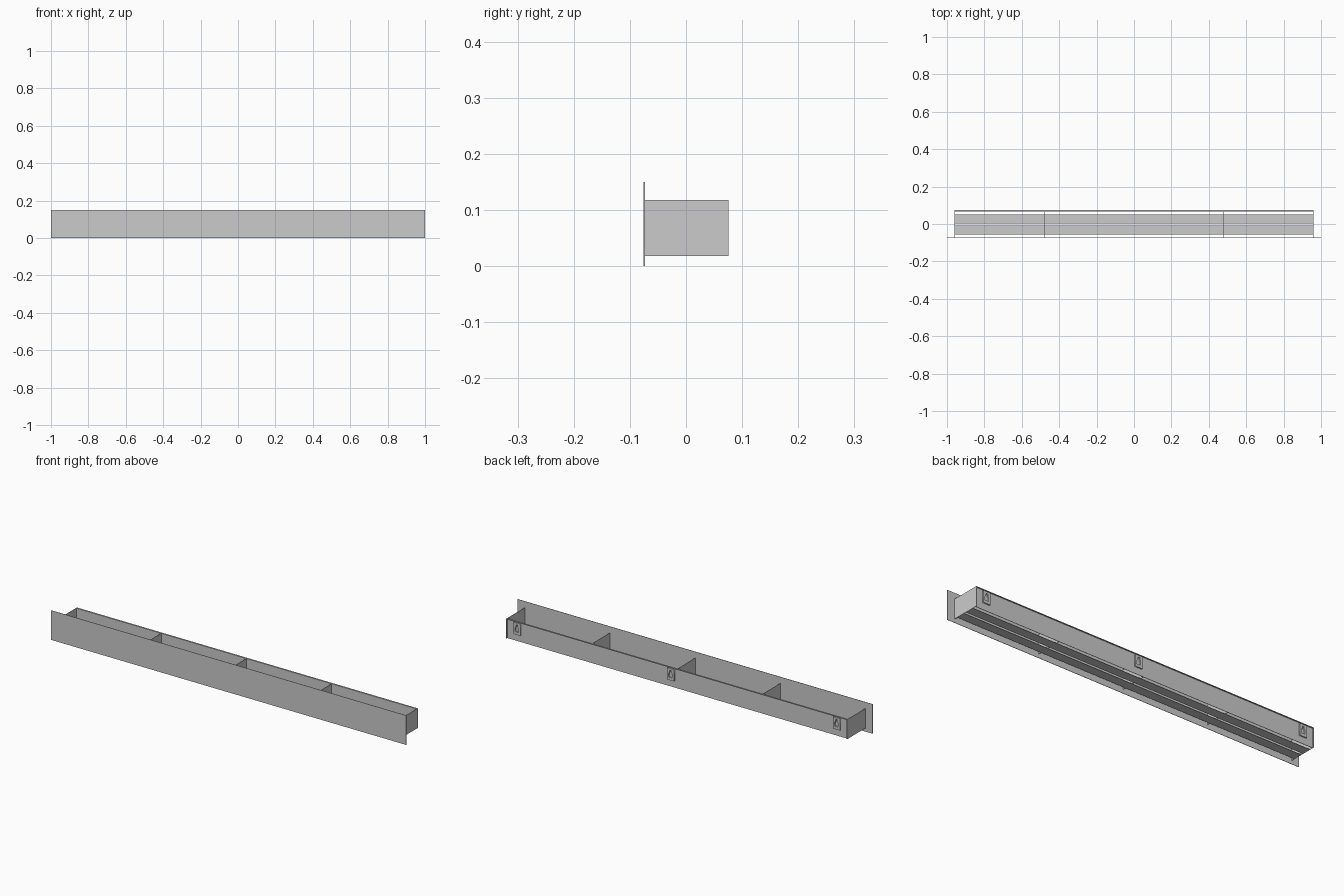
import bpy, bmesh

if "Cube" in bpy.data.objects:
    bpy.data.objects.remove(bpy.data.objects["Cube"])

T = 0.002               # sheet thickness
Z0, Z1 = 0.018, 0.118   # tray bottom and top
HALF = 0.96             # tray half length
FRONT, BACK, WALL = -0.0735, 0.0755, 0.067


def box(name, x0, x1, y0, y1, z0, z1):
    """Axis-aligned box given by its limits."""
    bm = bmesh.new()
    bmesh.ops.create_cube(bm, size=1)
    lo, hi = (x0, y0, z0), (x1, y1, z1)
    for v in bm.verts:
        v.co = [hi[i] if v.co[i] > 0 else lo[i] for i in range(3)]
    mesh = bpy.data.meshes.new(name)
    bm.to_mesh(mesh)
    bm.free()
    ob = bpy.data.objects.new(name, mesh)
    bpy.context.collection.objects.link(ob)
    return ob


def hanger(name, x, zc):
    """Hanging plate with a slot: curve outline with an inner hole, extruded."""
    curve = bpy.data.curves.new(name, 'CURVE')
    curve.dimensions = '2D'
    curve.fill_mode = 'BOTH'
    depth = BACK - WALL - T
    curve.extrude = depth / 2
    outer = [(-.02, -.03), (.02, -.03), (.02, .03), (-.02, .03)]
    slot = [(-.010, -.016), (.010, -.016), (.010, .004), (.005, .008),
            (.005, .020), (-.005, .020), (-.005, .008), (-.010, .004)]
    for pts in (outer, slot):
        s = curve.splines.new('POLY')
        s.points.add(len(pts) - 1)
        for p, (a, b) in zip(s.points, pts):
            p.co = (a, b, 0, 1)
        s.use_cyclic_u = True
    ob = bpy.data.objects.new(name, curve)
    ob.rotation_euler = (1.5707963, 0, 0)
    ob.location = (x, WALL + T + depth / 2, zc)
    bpy.context.collection.objects.link(ob)


# Front fascia board
box("front_board", -1, 1, -0.0755, FRONT, 0, 0.15)

# Back wall with outward top flange
box("back_wall", -HALF, HALF, WALL, WALL + T, Z0, Z1)
box("top_flange", -HALF, HALF, WALL + T, BACK, Z1 - T, Z1)

# End panels
for side, x in (("left", -HALF), ("right", HALF - T)):
    box(side + "_end_panel", x, x + T, FRONT, BACK, Z0, Z1)

# Inner dividers
for i, x in enumerate((-0.48, 0, 0.48)):
    box(f"divider_{i + 1}", x - T / 2, x + T / 2, FRONT, WALL, Z0 + T, Z1)

# Bottom rails
for name, y in (("front_rail", -0.056), ("back_rail", 0.003)):
    box(name, -HALF + T, HALF - T, y, y + 0.047, Z0, Z0 + T)

# Hanging plates on the back wall
for i, x in enumerate((-0.9, 0.035, 0.9)):
    hanger(f"hanger_{i + 1}", x, 0.082)
